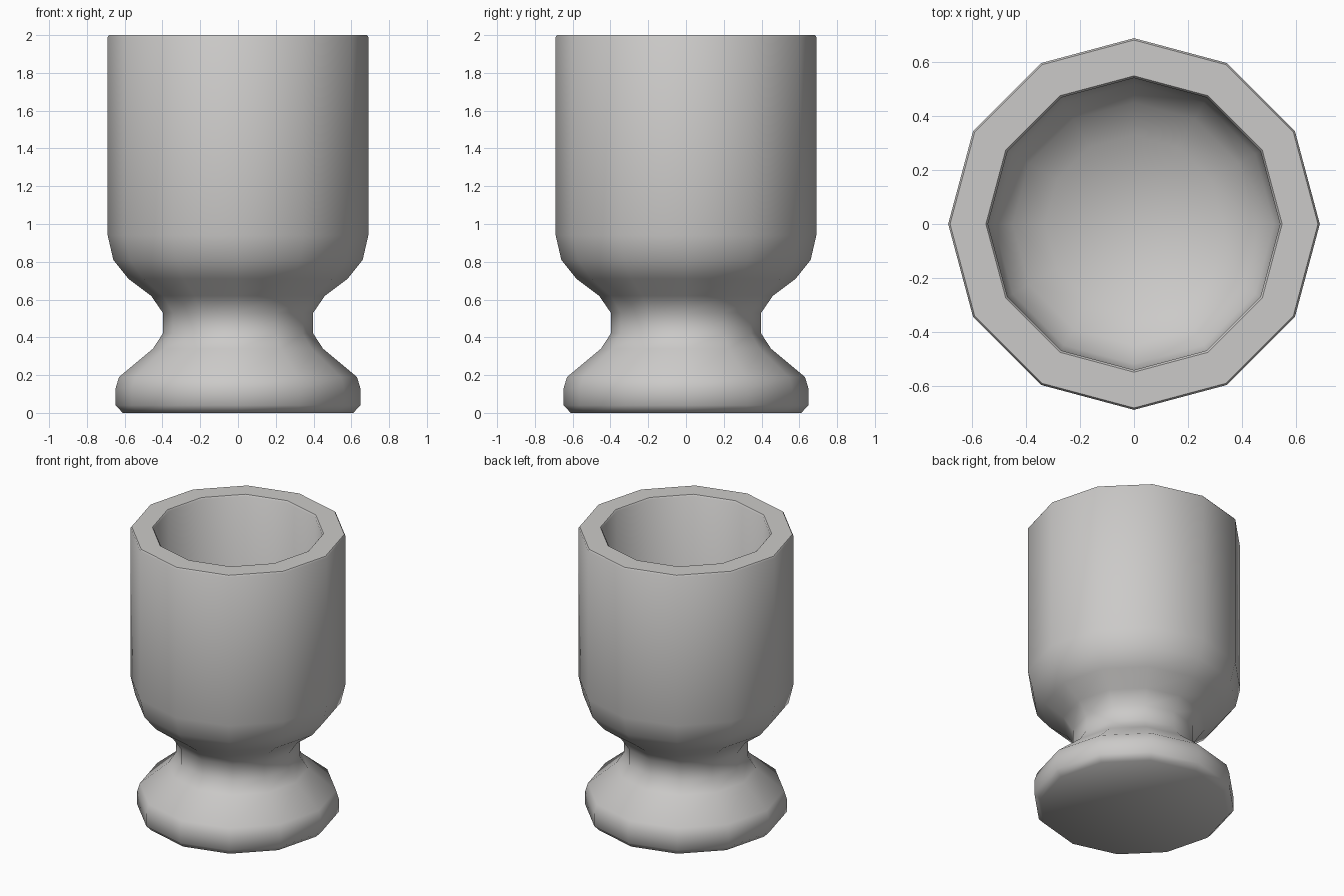
import bpy, bmesh, math

if "Cube" in bpy.data.objects:
    bpy.data.objects.remove(bpy.data.objects["Cube"])

SIDES = 12

# Single clay-grey colour
grey = bpy.data.materials.new("light_grey")
grey.diffuse_color = (0.6, 0.59, 0.58, 1)
grey.use_nodes = True
grey.node_tree.nodes["Principled BSDF"].inputs["Base Color"].default_value = grey.diffuse_color

# Closed half profile (radius, height): base, waist, cup wall, rim, rounded bowl
profile = [
    (0, 0), (0.61, 0), (0.648, 0.04), (0.648, 0.13), (0.63, 0.19),
    (0.45, 0.34), (0.398, 0.42), (0.398, 0.53), (0.46, 0.62),
    (0.58, 0.71), (0.66, 0.81), (0.69, 0.94), (0.69, 1.99), (0.683, 2.0),
    (0.55, 2.0), (0.542, 1.99), (0.542, 0.98), (0.52, 0.90),
    (0.45, 0.81), (0.33, 0.74), (0.17, 0.69), (0, 0.67),
]


def lathe(name, points, sides):
    bm = bmesh.new()
    rings = []
    for r, z in points:
        n = sides if r > 0 else 1
        rings.append([bm.verts.new((r * math.cos(2 * math.pi * i / sides),
                                    r * math.sin(2 * math.pi * i / sides), z))
                      for i in range(n)])
    for a, b in zip(rings, rings[1:]):
        for i in range(sides):
            j = (i + 1) % sides
            quad = [a[i % len(a)], a[j % len(a)], b[j % len(b)], b[i % len(b)]]
            bm.faces.new(list(dict.fromkeys(quad)))
    bmesh.ops.recalc_face_normals(bm, faces=bm.faces)
    mesh = bpy.data.meshes.new(name)
    bm.to_mesh(mesh)
    bm.free()
    obj = bpy.data.objects.new(name, mesh)
    bpy.context.collection.objects.link(obj)
    return obj


# Footed cup
cup = lathe("footed_cup", profile, SIDES)
cup.data.materials.append(grey)
bpy.context.view_layer.objects.active = cup
cup.select_set(True)
bpy.ops.object.shade_smooth_by_angle(angle=math.radians(50))
